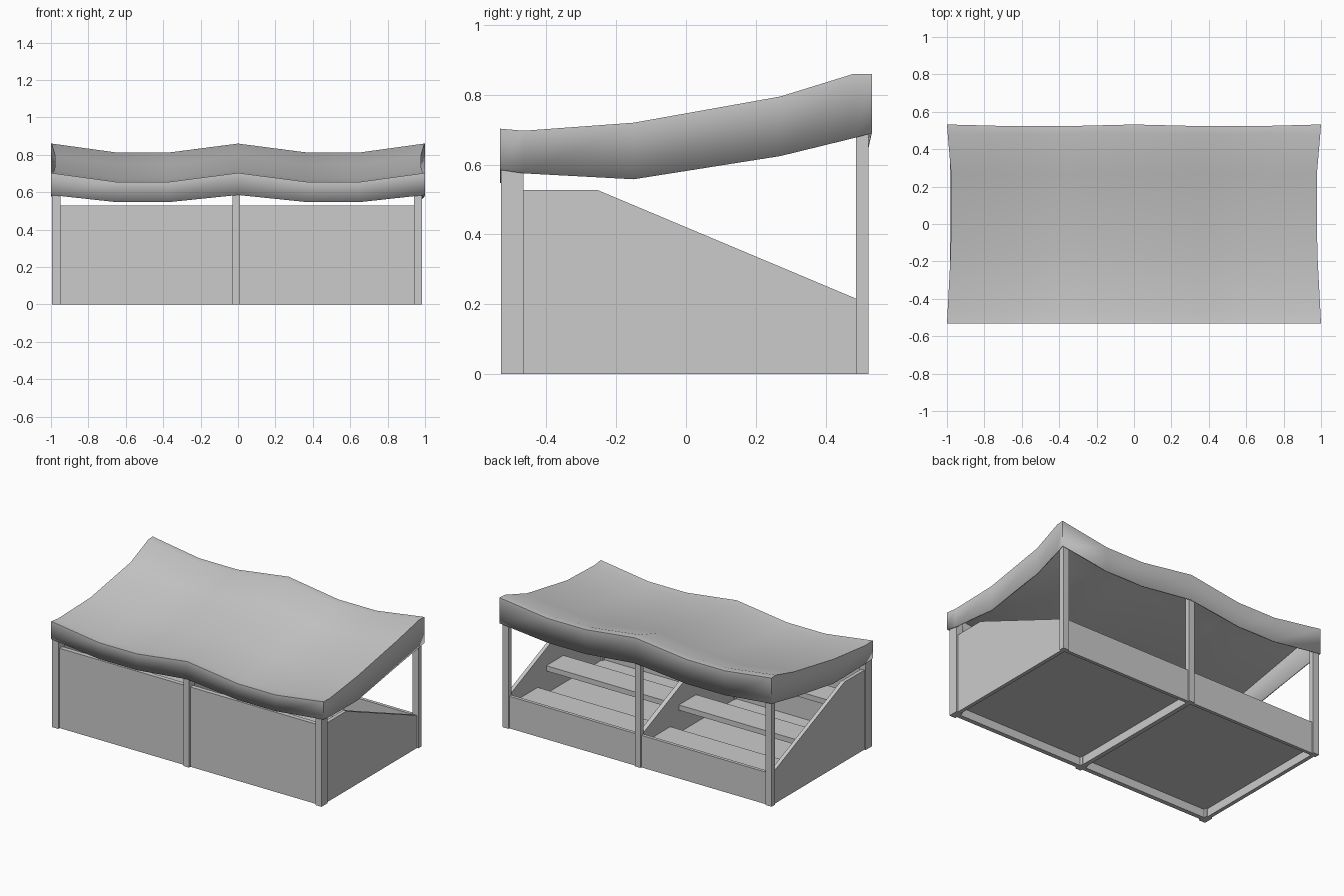
import bpy, bmesh, math

cube = bpy.data.objects.get("Cube")
if cube:
    bpy.data.objects.remove(cube, do_unlink=True)

grey = bpy.data.materials.new("plain grey")
grey.use_nodes = True
grey.diffuse_color = (0.6, 0.6, 0.6, 1)
grey.node_tree.nodes["Principled BSDF"].inputs["Base Color"].default_value = (0.6, 0.6, 0.6, 1)


def add_object(name, bm):
    mesh = bpy.data.meshes.new(name)
    bm.to_mesh(mesh)
    bm.free()
    mesh.materials.append(grey)
    obj = bpy.data.objects.new(name, mesh)
    bpy.context.collection.objects.link(obj)
    return obj


def prism(name, x0, x1, outline):
    """Extrude a (y, z) outline from x0 to x1."""
    bm = bmesh.new()
    face = bm.faces.new([bm.verts.new((x0, y, z)) for y, z in outline])
    ext = bmesh.ops.extrude_face_region(bm, geom=[face])
    moved = [v for v in ext["geom"] if isinstance(v, bmesh.types.BMVert)]
    bmesh.ops.translate(bm, vec=(x1 - x0, 0, 0), verts=moved)
    bmesh.ops.recalc_face_normals(bm, faces=bm.faces)
    return add_object(name, bm)


def box(name, x0, x1, y0, y1, z0, z1):
    return prism(name, x0, x1, [(y0, z0), (y1, z0), (y1, z1), (y0, z1)])


def interp(points, t):
    for (a, va), (b, vb) in zip(points, points[1:]):
        if t <= b:
            return va + (vb - va) * max(0, t - a) / (b - a)
    return points[-1][1]


# Posts
post_spans = {"right": (-0.995, -0.95), "middle": (-0.03, 0.01), "left": (0.94, 0.985)}
for side, (x0, x1) in post_spans.items():
    box(f"front_{side}_post", x0, x1, -0.53, -0.465, 0, 0.64)
    box(f"back_{side}_post", x0, x1, 0.487, 0.522, 0, 0.78)

# Sloping walls at both ends and in the middle
slope = [(-0.5, 0), (0.49, 0), (0.49, 0.215), (-0.255, 0.528), (-0.5, 0.528)]
prism("right_wall", -0.985, -0.96, slope)
prism("middle_wall", -0.025, 0.005, slope)
prism("left_wall", 0.95, 0.975, slope)

# Panels, floor and stepped shelves in each bay
for side, x0, x1 in (("right", -0.96, -0.025), ("left", 0.005, 0.95)):
    box(f"{side}_front_panel", x0, x1, -0.515, -0.485, 0, 0.53)
    box(f"{side}_back_panel", x0, x1, 0.49, 0.512, 0, 0.213)
    box(f"{side}_floor", x0, x1, -0.485, 0.49, 0.055, 0.075)
    for level, y0, y1, top in (("low", 0.2, 0.42, 0.15),
                               ("middle", -0.07, 0.11, 0.26),
                               ("high", -0.42, -0.25, 0.38)):
        box(f"{side}_{level}_shelf", x0, x1, y0, y1, top - 0.035, top)

# Draped cloth roof with a hanging skirt
wave = [(-1, 0), (-0.65, 1), (-0.37, 1), (0, 0), (0.37, 1), (0.65, 1), (1, 0)]
ridge = [(-0.533, 0.703), (-0.465, 0.697), (-0.15, 0.72),
         (0.27, 0.795), (0.48, 0.86), (0.532, 0.86)]
hem = [(-0.533, 0.585), (-0.465, 0.575), (-0.13, 0.557), (0.32, 0.633), (0.532, 0.69)]
pinch = [(-0.533, 1), (-0.15, 0.98), (0.27, 0.978), (0.48, 0.996), (0.532, 1)]

bm = bmesh.new()
rows = []
for y, z in ridge:
    row = []
    for x, sag in wave:
        back_pull = 0.009 * sag if y > 0.5 else 0
        row.append(bm.verts.new((x * interp(pinch, y), y - back_pull, z - 0.048 * sag)))
    rows.append(row)
for near, far in zip(rows, rows[1:]):
    for i in range(len(wave) - 1):
        bm.faces.new((near[i], near[i + 1], far[i + 1], far[i]))
rim = [e for e in bm.edges if e.is_boundary]
skirt = bmesh.ops.extrude_edge_only(bm, edges=rim)
for v in skirt["geom"]:
    if isinstance(v, bmesh.types.BMVert):
        sag = interp(wave, v.co.x) if abs(v.co.x) < 0.9 else 0
        v.co.z = interp(hem, v.co.y) - 0.038 * sag
bmesh.ops.recalc_face_normals(bm, faces=bm.faces)
bm.normal_update()
if max(bm.faces, key=lambda f: abs(f.normal.z)).normal.z < 0:
    bmesh.ops.reverse_faces(bm, faces=bm.faces)
roof = add_object("cloth_roof", bm)
solid = roof.modifiers.new("thickness", "SOLIDIFY")
solid.thickness = 0.008
solid.offset = -1
bpy.ops.object.select_all(action="DESELECT")
roof.select_set(True)
bpy.context.view_layer.objects.active = roof
bpy.ops.object.shade_smooth_by_angle(angle=math.radians(35))
